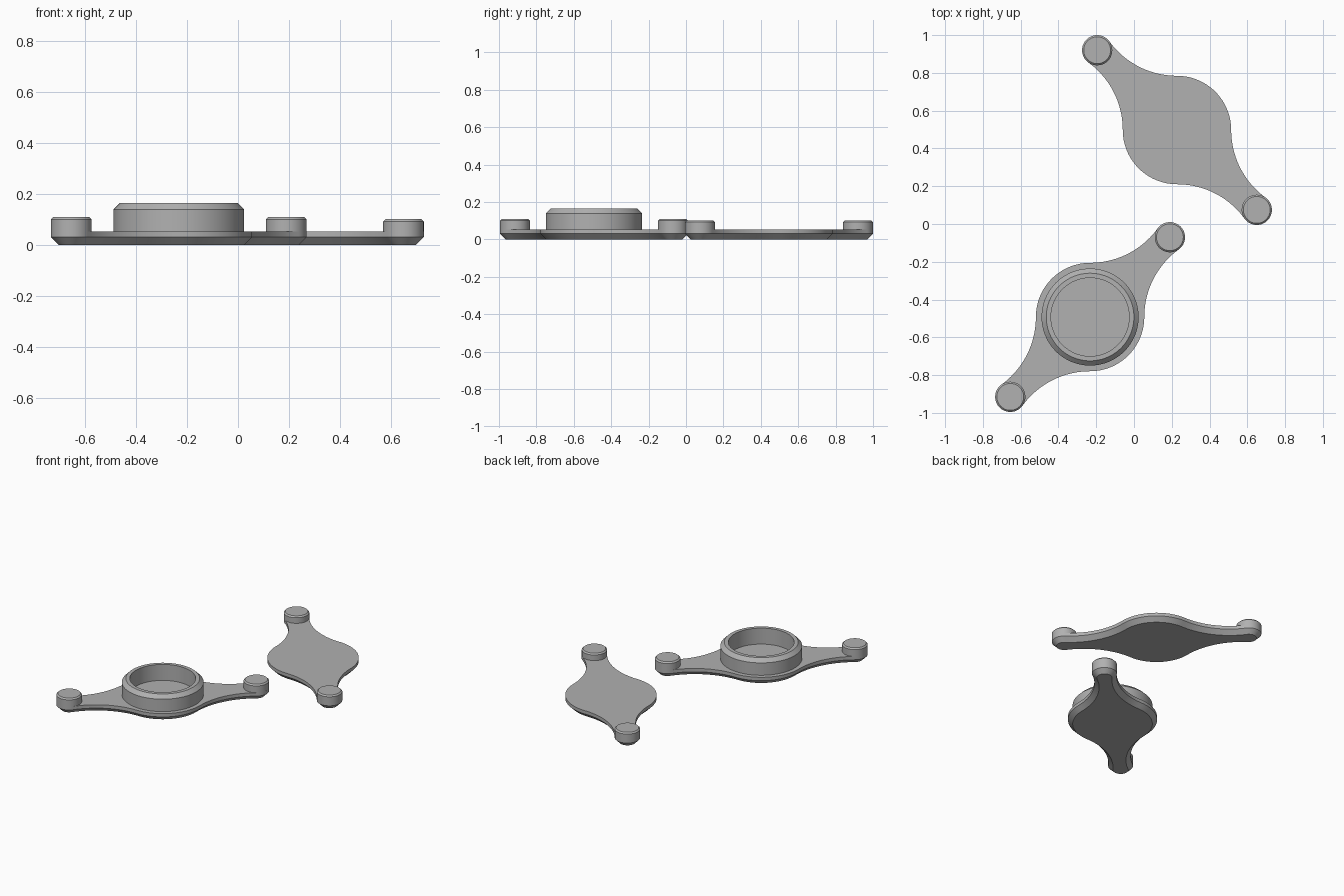
import bpy, bmesh
from math import sin, cos, atan2, pi, radians, sqrt

if "Cube" in bpy.data.objects:
    bpy.data.objects.remove(bpy.data.objects["Cube"])

END_R, MID_R = 0.08, 0.287        # post end and middle radii
END_D = 0.4225 * sqrt(2)          # distance from middle to each end
FILLET_R = 0.4426                 # concave side arcs
PLATE_TOP, CHAMFER = 0.053, 0.03

grey = bpy.data.materials.new("grey plastic")
grey.diffuse_color = (0.44, 0.44, 0.44, 1)
grey.use_nodes = True
grey.node_tree.nodes["Principled BSDF"].inputs["Base Color"].default_value = grey.diffuse_color


def finish(bm, name, loc, rot=0.0):
    bmesh.ops.recalc_face_normals(bm, faces=bm.faces)
    me = bpy.data.meshes.new(name)
    bm.to_mesh(me)
    bm.free()
    me.materials.append(grey)
    ob = bpy.data.objects.new(name, me)
    ob.location = loc
    ob.rotation_euler.z = rot
    bpy.context.collection.objects.link(ob)
    bpy.ops.object.select_all(action='DESELECT')
    ob.select_set(True)
    bpy.context.view_layer.objects.active = ob
    bpy.ops.object.shade_smooth_by_angle(angle=radians(30))
    return ob


def bridge(bm, a, b):
    n = len(a)
    for i in range(n):
        j = (i + 1) % n
        bm.faces.new((a[i], a[j], b[j], b[i]))


def arc(cx, cy, r, a0, a1, n):
    return [(cx + r * cos(a0 + (a1 - a0) * i / n),
             cy + r * sin(a0 + (a1 - a0) * i / n)) for i in range(n + 1)]


def outline(inset):
    # one quarter: round middle, concave fillet, round end; then mirrored
    cx = cy = (MID_R + FILLET_R) * cos(pi / 4)
    phi = atan2(-cy, END_D - cx)
    q = arc(0, 0, MID_R - inset, pi / 2, pi / 4, 16)[:-1]
    q += arc(cx, cy, FILLET_R + inset, -3 * pi / 4, phi, 20)[:-1]
    q += arc(END_D, 0, END_R - inset, phi + pi, 0, 16)
    r = q[::-1]
    return (q[:-1] + [(x, -y) for x, y in r][:-1]
            + [(-x, -y) for x, y in q][:-1] + [(-x, y) for x, y in r][:-1])


def plate(name, centre, rot):
    bm = bmesh.new()
    loops = [[bm.verts.new((x, y, z)) for x, y in outline(inset)]
             for inset, z in ((CHAMFER, 0), (0, CHAMFER), (0, PLATE_TOP))]
    for a, b in zip(loops, loops[1:]):
        bridge(bm, a, b)
    bm.faces.new(loops[0])
    bm.faces.new(loops[-1])
    finish(bm, name, (*centre, 0), rot)


def lathe(name, centre, profile, cap, n=64):
    bm = bmesh.new()
    loops = [[bm.verts.new((r * cos(2 * pi * i / n), r * sin(2 * pi * i / n), z))
              for i in range(n)] for r, z in profile]
    for a, b in zip(loops, loops[1:]):
        bridge(bm, a, b)
    if cap:
        bm.faces.new(loops[-1])
    finish(bm, name, (*centre, 0))


def holder(label, centre, rot, post_top):
    plate(label + "_plate", centre, rot)
    # bevelled post at each end
    for side, s in (("near", -1), ("far", 1)):
        pos = (centre[0] + s * END_D * cos(rot), centre[1] + s * END_D * sin(rot))
        lathe(f"{label}_{side}_post", pos,
              [(END_R, PLATE_TOP), (END_R, post_top - 0.009), (END_R - 0.009, post_top)], True)


holder("front", (-0.2325, -0.4925), pi / 4, 0.109)
holder("back", (0.2275, 0.4975), 3 * pi / 4, 0.101)

# raised open cup ring on the front plate
lathe("cup_ring", (-0.2325, -0.4925),
      [(0.257, PLATE_TOP), (0.257, 0.139), (0.232, 0.164),
       (0.207, 0.164), (0.207, PLATE_TOP)], False, 96)
